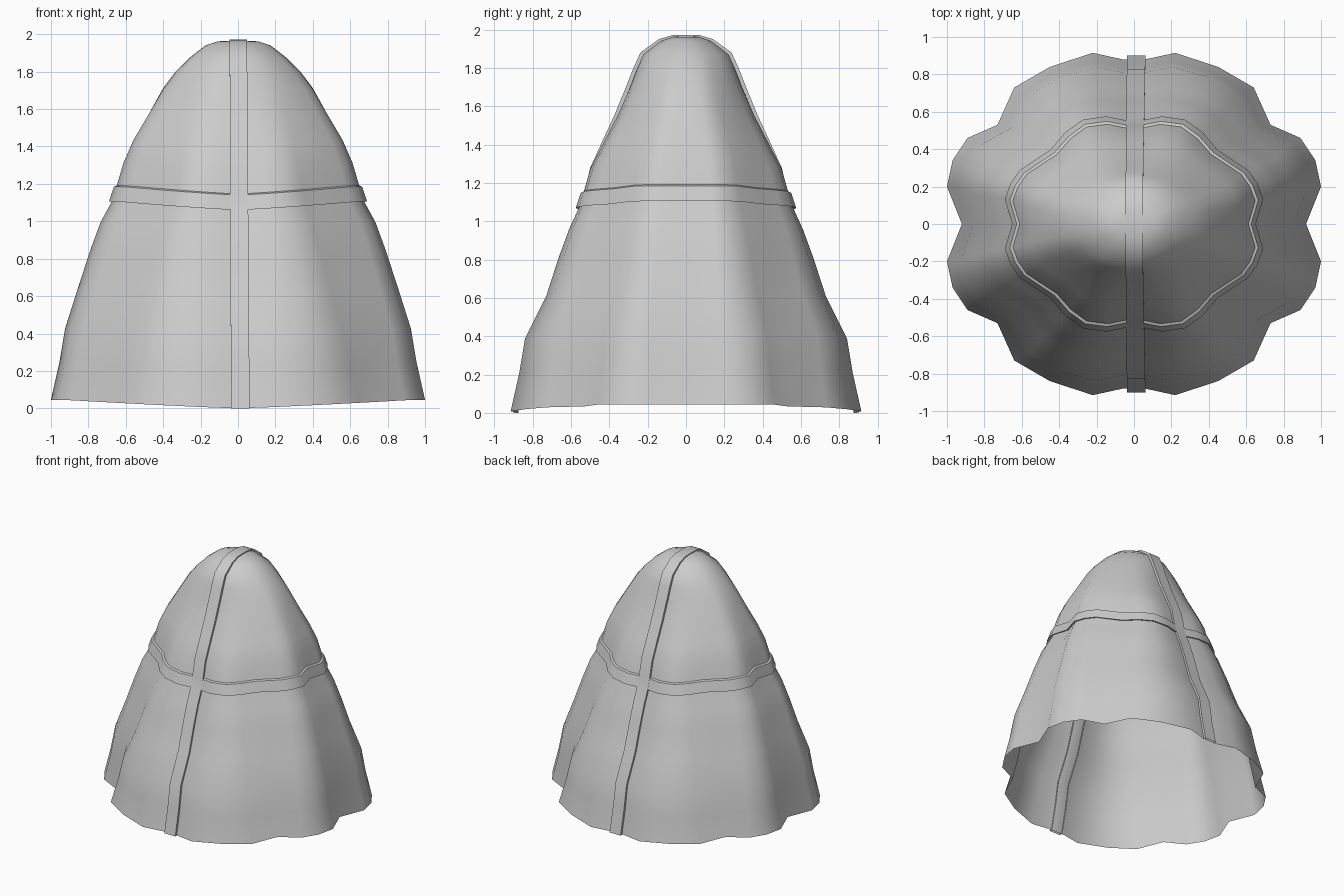
import bpy, math
from mathutils import Vector

if "Cube" in bpy.data.objects:
    bpy.data.objects.remove(bpy.data.objects["Cube"])

# Quarter outlines of the folded cloth at the hem and at the band
HEM = [(.92, 0), (1, .2), (.97, .34), (.89, .46), (.73, .53),
       (.64, .73), (.45, .84), (.22, .915), (.06, .88), (0, .88)]
WAIST = [(.65, 0), (.69, .13), (.66, .21), (.61, .28), (.44, .39),
         (.36, .48), (.27, .545), (.15, .56), (.05, .54), (0, .535)]
# height, half width in x, half width in y
LEVELS = [(0, 1, .915), (.2, .955, .87), (.38, .925, .84), (.6, .855, .73),
          (.8, .79, .665), (.95, .735, .61), (1.06, .675, .56), (1.14, .65, .535),
          (1.27, .615, .5), (1.4, .565, .435), (1.55, .485, .36), (1.7, .405, .295),
          (1.79, .34, .26), (1.87, .265, .225), (1.94, .175, .135), (1.962, .11, .07)]


def ring(z, a, b, out=0.0):
    """Full cross-section: folds fade from the hem to a plain oval at the top."""
    quarter = []
    for (hx, hy), (wx, wy) in zip(HEM, WAIST):
        h, w = Vector((hx, hy / .915)), Vector((wx / .69, wy / .56))
        if z < 1.14:
            p = h.lerp(w, z / 1.14)
        else:
            o = w.normalized()
            p = w.lerp(o, min(1, (z - 1.14) / .7))
        lift = .045 * min(1, p.x ** 1.2 * 1.1) * max(0, min(1, (1.85 - z) / .6))
        d = Vector((p.x * a, p.y * b))
        d += d.normalized() * out
        quarter.append(Vector((d.x, d.y, z + lift)))
    half = quarter + [Vector((-p.x, p.y, p.z)) for p in quarter[-2::-1]]
    return half + [Vector((p.x, -p.y, p.z)) for p in half[-2:0:-1]]


def size_at(z):
    for (z0, a0, b0), (z1, a1, b1) in zip(LEVELS, LEVELS[1:]):
        if z0 <= z <= z1:
            f = (z - z0) / (z1 - z0)
            return a0 + (a1 - a0) * f, b0 + (b1 - b0) * f


def skin(name, rows, closed=True, pole=None, angle=40):
    n = len(rows[0])
    verts = [p for r in rows for p in r]
    faces = [(i * n + j, i * n + (j + 1) % n, (i + 1) * n + (j + 1) % n, (i + 1) * n + j)
             for i in range(len(rows) - 1) for j in range(n if closed else n - 1)]
    if pole:
        base = (len(rows) - 1) * n
        faces += [(base + j, base + (j + 1) % n, len(verts)) for j in range(n)]
        verts.append(Vector(pole))
    mesh = bpy.data.meshes.new(name)
    mesh.from_pydata(verts, [], faces)
    obj = bpy.data.objects.new(name, mesh)
    bpy.context.collection.objects.link(obj)
    bpy.ops.object.select_all(action='DESELECT')
    obj.select_set(True)
    bpy.context.view_layer.objects.active = obj
    bpy.ops.object.shade_smooth_by_angle(angle=math.radians(angle))
    return obj


# Draped cloth shell, open at the bottom
skin("draped_cloth", [ring(*lv) for lv in LEVELS], pole=(0, 0, 1.967), angle=60)

# Raised band around the waist
skin("waist_band", [ring(z, *size_at(z), out) for z, out in
                    [(1.065, -.002), (1.06, .016), (1.14, .014), (1.147, -.002)]])

# Strap running from the front hem over the top to the back hem
back = [ring(*lv)[9] for lv in LEVELS]
path = [Vector((0, -p.y, p.z)) for p in back] + [Vector((0, 0, 1.967))] + back[::-1]
rows = []
for i, p in enumerate(path):
    t = (path[min(i + 1, len(path) - 1)] - path[max(i - 1, 0)]).normalized()
    normal = Vector((0, -t.z, t.y))
    if i in (0, len(path) - 1):
        normal = Vector((0, math.copysign(1, p.y), 0))
    k = 1 - p.z / 2
    thick = .02 * min(1, .25 + abs(p.y) * 2.5)
    left, right = -.045 + .008 * k, .048 + .014 * k
    rows.append([p + normal * o + Vector((x, 0, 0)) for x, o in
                 [(left, -.006), (left, thick), (right, thick), (right, -.006)]])
skin("centre_strap", rows, closed=False, angle=40)
